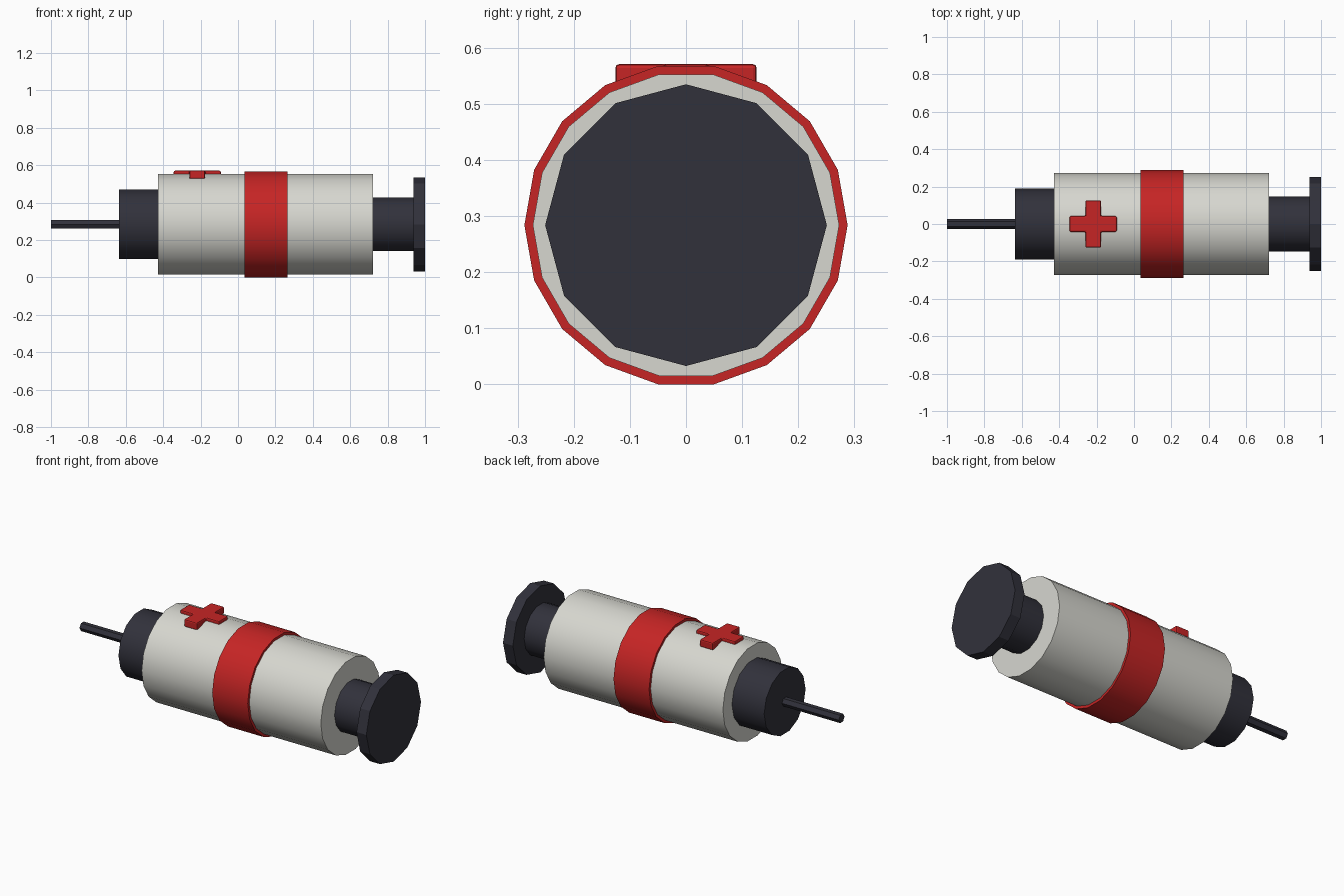
import bpy, bmesh
from math import pi, radians

cube = bpy.data.objects.get("Cube")
if cube:
    bpy.data.objects.remove(cube, do_unlink=True)

AXIS_Z = 0.284


def material(name, rgb):
    mat = bpy.data.materials.new(name)
    mat.use_nodes = True
    color = (*rgb, 1.0)
    mat.diffuse_color = color
    bsdf = next(n for n in mat.node_tree.nodes if n.type == 'BSDF_PRINCIPLED')
    bsdf.inputs["Base Color"].default_value = color
    return mat


white = material("off_white", (0.68, 0.68, 0.63))
red = material("red", (0.565, 0.018, 0.018))
dark = material("dark_slate", (0.031, 0.031, 0.044))


def barrel(name, x0, x1, radius, sides, mat):
    """Cylinder along x, from x0 to x1."""
    bpy.ops.mesh.primitive_cylinder_add(
        vertices=sides, radius=radius, depth=x1 - x0,
        location=((x0 + x1) / 2, 0, AXIS_Z), rotation=(0, pi / 2, 0))
    obj = bpy.context.object
    obj.name = name
    obj.data.materials.append(mat)
    bpy.ops.object.transform_apply(location=False, rotation=True, scale=False)
    bpy.ops.object.shade_smooth_by_angle(angle=radians(28))
    return obj


# Tube, band, needle and plunger
barrel("tube", -0.428, 0.723, 0.273, 18, white)
barrel("band", 0.036, 0.264, 0.288, 18, red)
barrel("needle_collar", -0.635, -0.428, 0.190, 14, dark)
barrel("needle", -1.0, -0.635, 0.026, 6, dark)
barrel("plunger_rod", 0.723, 0.937, 0.147, 14, dark)
barrel("plunger_flange", 0.937, 1.0, 0.251, 12, dark)

# Raised cross: one quarter outline turned four times, then extruded
bm = bmesh.new()
arm, half = 0.126, 0.042
outline = []
corner = [(arm, -half), (arm, half), (half, half)]
for _ in range(4):
    outline += [bm.verts.new((x, y, 0)) for x, y in corner]
    corner = [(-y, x) for x, y in corner]
face = bm.faces.new(outline)
extruded = bmesh.ops.extrude_face_region(bm, geom=[face])["geom"]
bmesh.ops.translate(bm, vec=(0, 0, 0.043),
                    verts=[v for v in extruded if isinstance(v, bmesh.types.BMVert)])
bmesh.ops.recalc_face_normals(bm, faces=bm.faces)
mesh = bpy.data.meshes.new("cross")
bm.to_mesh(mesh)
bm.free()
cross = bpy.data.objects.new("cross", mesh)
cross.location = (-0.218, 0, 0.528)
mesh.materials.append(red)
bpy.context.collection.objects.link(cross)
bevel = cross.modifiers.new("soft_edges", 'BEVEL')
bevel.width = 0.007
bevel.segments = 2
